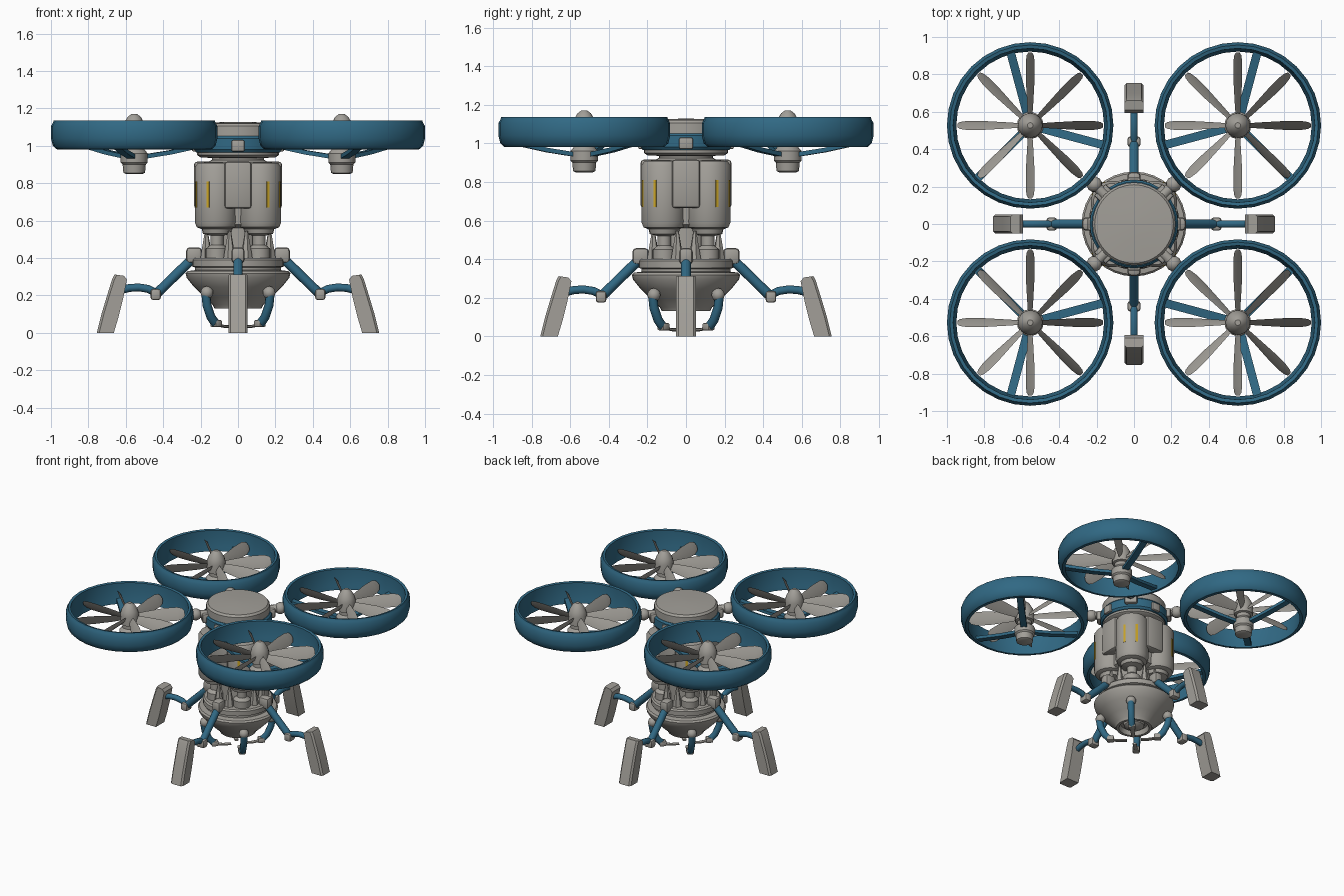
import bpy, bmesh, math
from mathutils import Matrix, Vector

if "Cube" in bpy.data.objects:
    bpy.data.objects.remove(bpy.data.objects["Cube"])

def material(name, c):
    m = bpy.data.materials.new(name)
    m.diffuse_color = (*c, 1)
    m.use_nodes = True
    m.node_tree.nodes["Principled BSDF"].inputs["Base Color"].default_value = m.diffuse_color
    return m

GREY = material("warm grey", (0.36, 0.345, 0.315))
BLUE = material("petrol blue", (0.03, 0.14, 0.23))
YELLOW = material("yellow", (0.60, 0.38, 0.02))

T, S = Matrix.Translation, Matrix.Diagonal
def R(deg): return Matrix.Rotation(math.radians(deg), 4, 'Z')

def finish(name, bm, mat, M=Matrix(), angle=35):
    bmesh.ops.recalc_face_normals(bm, faces=bm.faces)
    for f in bm.faces: f.smooth = True
    for e in bm.edges:
        e.smooth = len(e.link_faces) == 2 and e.calc_face_angle(0) < math.radians(angle)
    me = bpy.data.meshes.new(name)
    bm.to_mesh(me); bm.free()
    me.materials.append(mat)
    ob = bpy.data.objects.new(name, me)
    bpy.context.collection.objects.link(ob)
    ob.matrix_world = M
    return ob

def copies(ob, mats):
    """linked copies of ob at extra transforms"""
    for M in mats:
        c = ob.copy()
        bpy.context.collection.objects.link(c)
        c.matrix_world = M

def skin(bm, rings, loop=False, caps=True):
    rs = [[bm.verts.new(p) for p in r] for r in rings]
    n = len(rs[0])
    for a, b in zip(rs, rs[1:] + ([rs[0]] if loop else [])):
        for i in range(n):
            bm.faces.new((a[i], a[(i+1) % n], b[(i+1) % n], b[i]))
    if caps and not loop:
        bm.faces.new(rs[0][::-1]); bm.faces.new(rs[-1])

def lathe(name, prof, mat, segs=24, M=Matrix(), loop=False, angle=35):
    bm = bmesh.new()
    skin(bm, [[(r*math.cos(2*math.pi*i/segs), r*math.sin(2*math.pi*i/segs), z)
               for i in range(segs)] for r, z in prof], loop)
    return finish(name, bm, mat, M, angle)

def tube(name, pts, r, mat, M=Matrix(), n=10, flat=1.0):
    """tube along points in the XZ plane; flat scales the in-plane thickness"""
    pts = [Vector(p) for p in pts]
    rings = []
    for i, p in enumerate(pts):
        d = (pts[min(i+1, len(pts)-1)] - pts[max(i-1, 0)]).normalized()
        v = d.cross(Vector((0, 1, 0)))
        rings.append([p + r*(Vector((0, 1, 0))*math.cos(2*math.pi*(k+.5)/n) + v*flat*math.sin(2*math.pi*(k+.5)/n))
                      for k in range(n)])
    bm = bmesh.new()
    skin(bm, rings)
    return finish(name, bm, mat, M, 50)

def box(name, c, s, mat, M=Matrix(), bevel=0.0):
    bm = bmesh.new()
    bmesh.ops.create_cube(bm, size=1, matrix=T(c) @ S((*s, 1)))
    if bevel:
        bmesh.ops.bevel(bm, geom=bm.edges[:], offset=bevel, segments=2, affect='EDGES', profile=0.5)
    return finish(name, bm, mat, M)

def ball(name, c, r, mat, M=Matrix()):
    bm = bmesh.new()
    bmesh.ops.create_uvsphere(bm, u_segments=12, v_segments=8, radius=r, matrix=T(c))
    return finish(name, bm, mat, M, 60)

CARD = [R(90*k) for k in range(4)]
DIAG = [R(45 + 90*k) for k in range(4)]
def four(fn, frames, *a, **k):
    copies(fn(*a, M=frames[0], **k), frames[1:])

# Rotors: duct, motor, spinner, struts, blades
RX, RY = 0.555, 0.527
rotors = [(T((RX, RY, 0)), 75), (T((-RX, RY, 0)), 105), (T((-RX, -RY, 0)), 15), (T((RX, -RY, 0)), 45)]
places = [m for m, _ in rotors]
four(lathe, places, "rotor_duct",
     [(0.412, 1.132), (0.43, 1.136), (0.436, 1.12), (0.445, 1.105), (0.445, 1.04), (0.435, 1.0),
      (0.415, 0.982), (0.395, 0.98), (0.40, 1.01), (0.41, 1.06)], BLUE, segs=32, loop=True)
four(lathe, places, "rotor_motor",
     [(0.045, 0.85), (0.058, 0.856), (0.062, 0.90), (0.072, 0.91), (0.072, 0.96), (0.05, 0.985),
      (0.05, 1.01), (0.066, 1.015), (0.066, 1.085), (0.058, 1.115), (0.035, 1.155), (0.015, 1.17)], GREY, segs=16)

bm = bmesh.new()
rings = []
for r, chord, pitch in ((0.05, 0.05, 62), (0.12, 0.07, 62), (0.25, 0.095, 60), (0.34, 0.095, 60), (0.375, 0.075, 60), (0.39, 0.04, 60)):
    c, s = math.cos(math.radians(pitch)), math.sin(math.radians(pitch))
    rings.append([(r, u*chord*c - w*s, 1.055 + u*chord*s + w*c)
                  for u, w in ((-.5, 0), (-.1, -.006), (.5, 0), (-.1, .006))])
skin(bm, rings)
blade = finish("rotor_blade", bm, GREY, places[0])
copies(blade, [p @ R(45*k) for p in places for k in range(8) if (p is not places[0] or k)])

strut_frames = [m @ R(a + 120*k) for m, a in rotors for k in range(3)]
four(tube, strut_frames, "rotor_strut", [(0.04, 0, 0.94), (0.20, 0, 0.965), (0.41, 0, 1.01)], 0.032, BLUE, n=4, flat=0.5)

# Head: cap, collar and neck
lathe("head_cap", [(0.20, 1.04), (0.222, 1.05), (0.222, 1.105), (0.21, 1.12), (0.10, 1.126), (0.01, 1.128)], GREY, 32)
lathe("head_collar", [(0.19, 0.965), (0.225, 0.965), (0.236, 0.98), (0.236, 1.04), (0.225, 1.052), (0.19, 1.052)], BLUE, 32)
lathe("neck", [(0.14, 0.88), (0.14, 0.935), (0.20, 0.938), (0.218, 0.95), (0.218, 0.966), (0.15, 0.97)], GREY, 32)

# Arms from head to ducts
four(tube, DIAG, "rotor_arm", [(0.20, 0, 1.05), (0.345, 0, 1.05)], 0.028, GREY)
four(ball, DIAG, "rotor_arm_joint", (0.30, 0, 1.05), 0.042, GREY)
four(box, DIAG, "rotor_arm_clamp", (0.235, 0, 1.03), (0.05, 0.09, 0.07), GREY, bevel=0.012)
four(box, CARD, "collar_clamp", (0.235, 0, 1.0), (0.025, 0.07, 0.06), GREY, bevel=0.008)

# Main body: core, four tanks, four side panels
lathe("body_core", [(0.12, 0.38), (0.12, 0.56), (0.17, 0.58), (0.18, 0.90), (0.14, 0.925)], GREY, 24)
tanks = [f @ T((0.165, 0, 0)) for f in DIAG]
four(lathe, tanks, "body_tank", [(0.08, 0.555), (0.105, 0.565), (0.115, 0.59), (0.115, 0.885), (0.10, 0.908), (0.05, 0.914)], GREY, segs=20)
four(box, CARD, "body_panel", (0.185, 0, 0.79), (0.10, 0.145, 0.25), GREY, bevel=0.015)

# Plain yellow stripes on the tanks
for a in (-22, 22):
    four(box, [t @ R(a) for t in tanks], "tank_stripe", (0.1145, 0, 0.74), (0.004, 0.016, 0.14), YELLOW)

# Waist: pistons and tapered fins
pist = [f @ T((0.16, 0, 0)) for f in DIAG]
four(lathe, pist, "waist_piston", [(0.06, 0.38), (0.06, 0.45), (0.035, 0.47), (0.035, 0.52), (0.075, 0.53), (0.085, 0.57)], GREY, segs=14)
fins = [R(15 + 30*k) @ T((0.175, 0, 0)) for k in range(12)]
four(lathe, fins, "waist_fin", [(0.036, 0.38), (0.03, 0.42), (0.008, 0.545)], GREY, segs=6)

# Lower bowl with recessed lens
lathe("lower_bowl", [(0.10, 0.40), (0.235, 0.40), (0.245, 0.39), (0.245, 0.355), (0.23, 0.35), (0.23, 0.335),
                     (0.27, 0.33), (0.28, 0.318), (0.275, 0.295), (0.235, 0.245), (0.18, 0.19), (0.135, 0.15),
                     (0.125, 0.13), (0.105, 0.13), (0.095, 0.165), (0.02, 0.165)], GREY, 32)
lathe("lens", [(0.075, 0.17), (0.07, 0.145), (0.045, 0.128), (0.01, 0.122)], GREY, 20)

# Claws under the bowl
four(ball, DIAG, "claw_joint", (0.235, 0, 0.215), 0.035, GREY)
four(tube, DIAG, "claw", [(0.245, 0, 0.22), (0.235, 0, 0.15), (0.205, 0, 0.085), (0.17, 0, 0.05)], 0.024, BLUE)
four(box, DIAG, "claw_knuckle", (0.165, 0, 0.05), (0.05, 0.05, 0.04), GREY, bevel=0.01)
four(tube, DIAG, "claw_tip", [(0.16, 0, 0.042), (0.10, 0, 0.034), (0.05, 0, 0.034)], 0.016, GREY, n=6, flat=0.5)

# Legs: hip, upper tube, knee, curved lower tube, foot
four(box, CARD, "leg_hip", (0.235, 0, 0.415), (0.085, 0.07, 0.085), GREY, bevel=0.02)
four(tube, CARD, "leg_upper", [(0.24, 0, 0.40), (0.44, 0, 0.205)], 0.026, BLUE)
four(box, CARD, "leg_knee", (0.44, 0, 0.205), (0.055, 0.07, 0.06), GREY, bevel=0.014)
four(tube, CARD, "leg_lower", [(0.44, 0, 0.215), (0.48, 0, 0.235), (0.53, 0, 0.243), (0.58, 0, 0.24), (0.64, 0, 0.225)], 0.021, BLUE)

bm = bmesh.new()
side = [(0.594, 0.285), (0.61, 0.305), (0.66, 0.312), (0.672, 0.29), (0.70, 0.20), (0.73, 0.10), (0.755, 0.0), (0.664, 0.0), (0.64, 0.08), (0.615, 0.18)]
f = bm.faces.new([bm.verts.new((x, -0.051, z)) for x, z in side])
ex = bmesh.ops.extrude_face_region(bm, geom=[f])
bmesh.ops.translate(bm, verts=[v for v in ex["geom"] if isinstance(v, bmesh.types.BMVert)], vec=(0, 0.102, 0))
bmesh.ops.recalc_face_normals(bm, faces=bm.faces)
rim = [e for e in bm.edges if abs(e.verts[0].co.y - e.verts[1].co.y) < 1e-4
       and all(v.co.x > 0.65 and v.co.z > -1 for v in e.verts) and max(v.co.z for v in e.verts) > 0.01]
bmesh.ops.bevel(bm, geom=rim, offset=0.012, segments=1, affect='EDGES')
foot = finish("leg_foot", bm, GREY, CARD[0])
copies(foot, CARD[1:])
